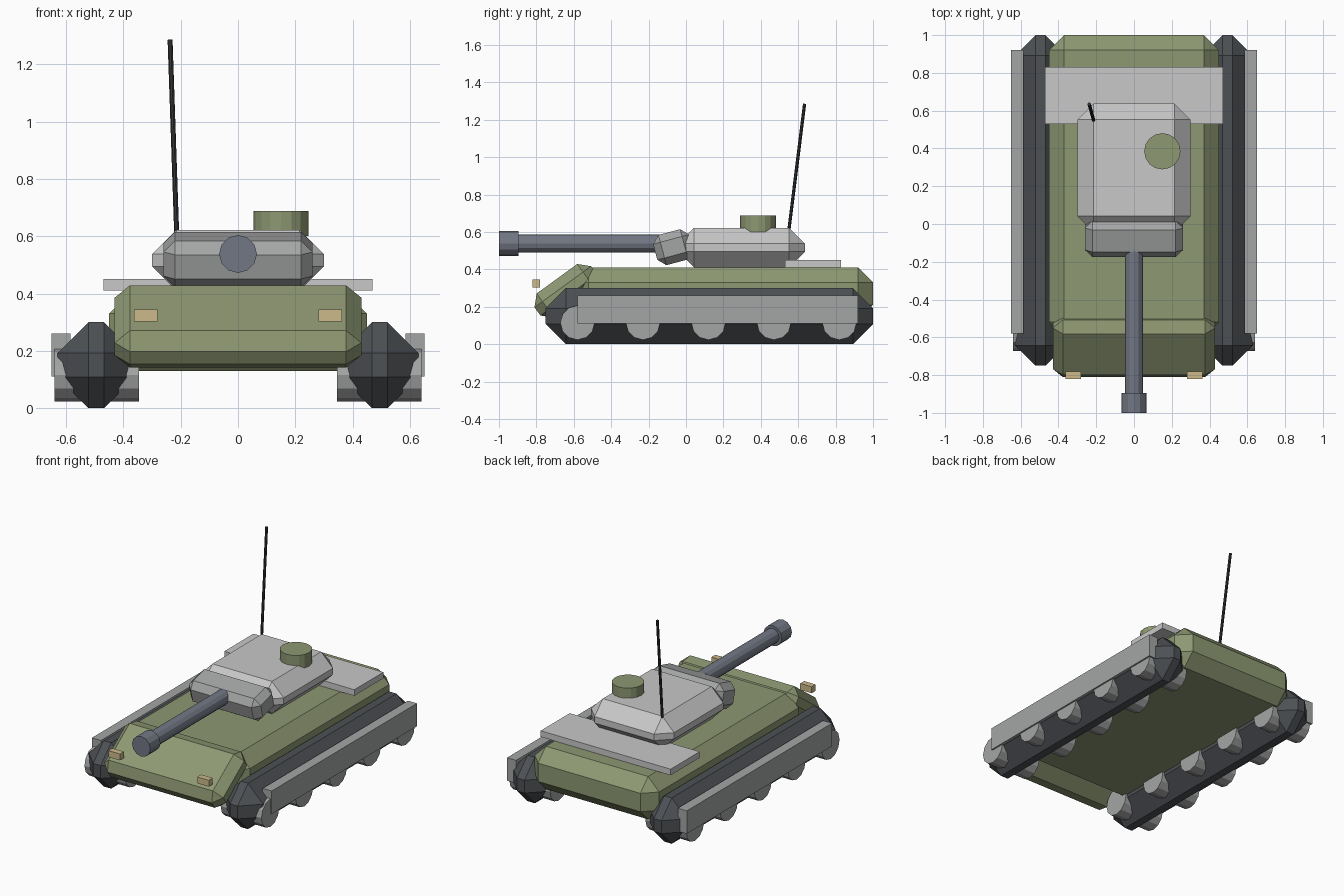
import bpy, bmesh, math
from mathutils import Vector, Matrix

if "Cube" in bpy.data.objects:
    bpy.data.objects.remove(bpy.data.objects["Cube"])


def mat(name, r, g, b):
    m = bpy.data.materials.new(name)
    m.diffuse_color = (r, g, b, 1)
    m.use_nodes = True
    m.node_tree.nodes["Principled BSDF"].inputs["Base Color"].default_value = m.diffuse_color
    return m


GREEN = mat("olive green", 0.27, 0.315, 0.17)
LIGHT = mat("light grey", 0.58, 0.58, 0.58)
MID = mat("mid grey", 0.37, 0.375, 0.375)
GUN = mat("gun grey", 0.17, 0.185, 0.23)
DARK = mat("track grey", 0.075, 0.082, 0.09)
BLACK = mat("near black", 0.035, 0.037, 0.04)
LAMP = mat("lamp tan", 0.61, 0.49, 0.26)


def finish(bm, name, material):
    bmesh.ops.recalc_face_normals(bm, faces=bm.faces)
    me = bpy.data.meshes.new(name)
    bm.to_mesh(me)
    bm.free()
    me.materials.append(material)
    ob = bpy.data.objects.new(name, me)
    bpy.context.collection.objects.link(ob)
    return ob


def box(name, material, lo, hi, bevel=0.0, tilt=0.0):
    """Box between two corners, chamfered, tilted about x through its centre."""
    lo, hi = Vector(lo), Vector(hi)
    bm = bmesh.new()
    bmesh.ops.create_cube(bm, size=1)
    bmesh.ops.scale(bm, vec=hi - lo, verts=bm.verts)
    if bevel:
        bmesh.ops.bevel(bm, geom=bm.edges[:], offset=bevel, segments=1,
                        affect='EDGES', clamp_overlap=True)
    m = Matrix.Translation((lo + hi) / 2) @ Matrix.Rotation(math.radians(tilt), 4, 'X')
    bmesh.ops.transform(bm, matrix=m, verts=bm.verts)
    return finish(bm, name, material)


def rod(name, material, a, b, radius, sides):
    """Cylinder from point a to point b."""
    a, b = Vector(a), Vector(b)
    bm = bmesh.new()
    bmesh.ops.create_cone(bm, cap_ends=True, segments=sides, radius1=radius,
                          radius2=radius, depth=(b - a).length)
    rot = (b - a).to_track_quat('Z', 'Y').to_matrix().to_4x4()
    bmesh.ops.transform(bm, matrix=Matrix.Translation((a + b) / 2) @ rot, verts=bm.verts)
    return finish(bm, name, material)


# Hull and sloped front plate
box("hull", GREEN, (-0.45, -0.6, 0.13), (0.45, 1.0, 0.41), 0.08)
box("front_plate", GREEN, (-0.43, -0.83, 0.205), (0.43, -0.456, 0.365), 0.053, 36)

# Rear deck rack
box("rear_rack", LIGHT, (-0.47, 0.53, 0.41), (0.47, 0.83, 0.45))

# Running gear on both sides
for side, s in (("left", -1), ("right", 1)):
    def span(x0, x1):
        return min(s * x0, s * x1), max(s * x0, s * x1)
    x0, x1 = span(0.36, 0.63)
    box(side + "_track", DARK, (x0, -0.75, 0), (x1, 1.0, 0.30), 0.108)
    x0, x1 = span(0.585, 0.65)
    box(side + "_skirt", MID, (x0, -0.58, 0.11), (x1, 0.92, 0.26))
    for i in range(5):
        y = -0.58 + 0.35 * i
        rod(f"{side}_wheel_{i + 1}", MID, (s * 0.345, y, 0.115),
            (s * 0.64, y, 0.115), 0.092, 12)
    x0, x1 = span(0.28, 0.363)
    box(side + "_headlight", LAMP, (x0, -0.82, 0.303), (x1, -0.78, 0.345))

# Turret, gun shield and hatch
box("turret", LIGHT, (-0.30, -0.042, 0.41), (0.30, 0.637, 0.622), 0.085)
box("gun_shield", MID, (-0.26, -0.168, 0.435), (0.26, 0.032, 0.602), 0.04, 15)
rod("hatch", GREEN, (0.15, 0.385, 0.60), (0.15, 0.385, 0.688), 0.096, 16)

# Gun barrel and muzzle
rod("barrel", GUN, (0, -0.95, 0.538), (0, -0.10, 0.538), 0.048, 12)
rod("muzzle", GUN, (0, -1.0, 0.538), (0, -0.895, 0.538), 0.066, 12)

# Antenna
rod("antenna", BLACK, (-0.214, 0.55, 0.61), (-0.237, 0.634, 1.285), 0.009, 8)
